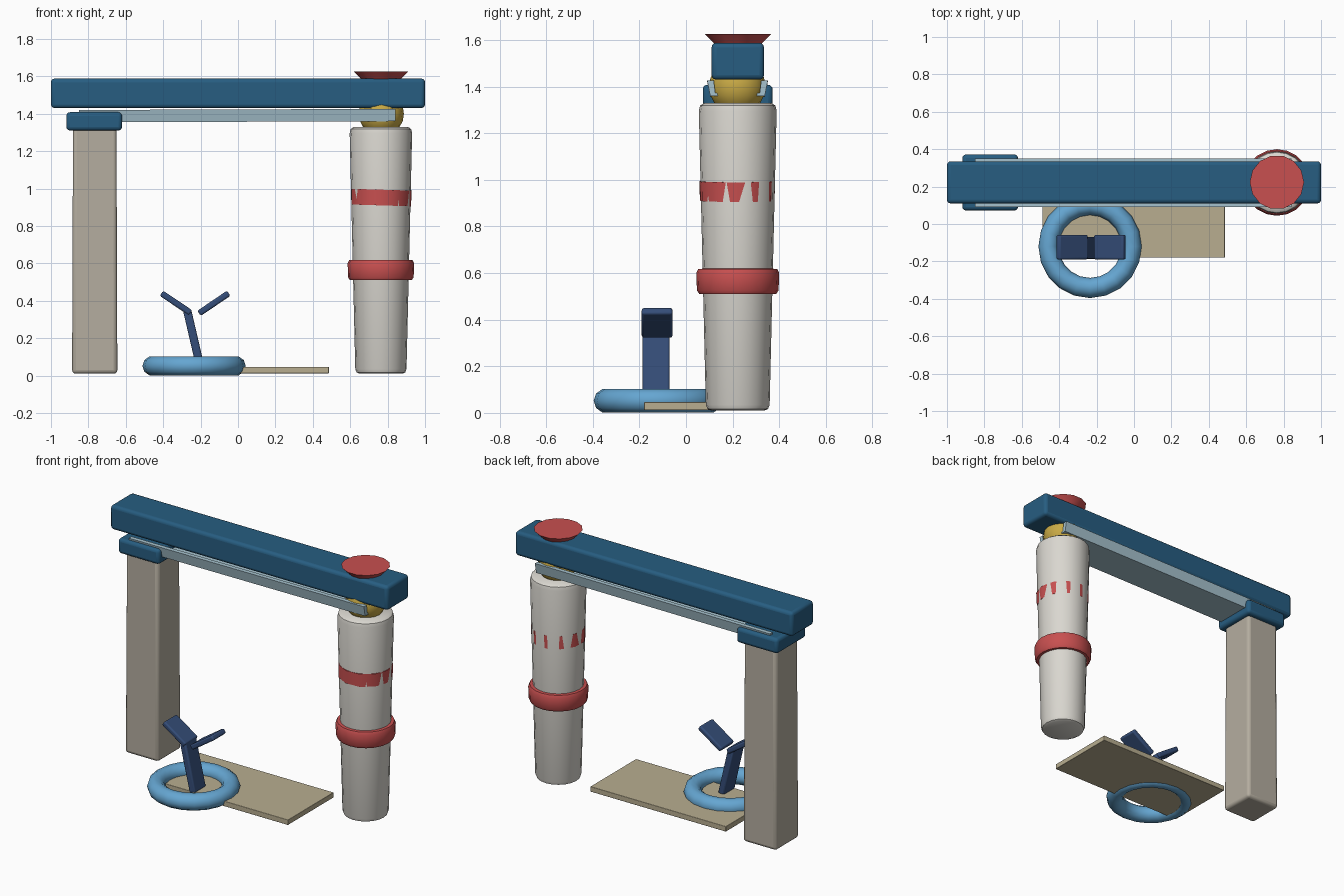
import bpy, bmesh, math
from mathutils import Vector, Matrix

if "Cube" in bpy.data.objects:
    bpy.data.objects.remove(bpy.data.objects["Cube"])


def material(name, rgb):
    m = bpy.data.materials.new(name)
    m.diffuse_color = (*rgb, 1)
    m.use_nodes = True
    m.node_tree.nodes["Principled BSDF"].inputs["Base Color"].default_value = m.diffuse_color
    return m


NAVY = material("deep_blue", (0.02, 0.11, 0.22))
STONE = material("stone", (0.46, 0.42, 0.35))
WHITE = material("off_white", (0.70, 0.68, 0.63))
RED = material("red", (0.58, 0.08, 0.08))
GOLD = material("gold", (0.58, 0.40, 0.06))
STEEL = material("pale_blue", (0.38, 0.54, 0.62))
SKY = material("sky_blue", (0.13, 0.38, 0.64))
INDIGO = material("indigo", (0.035, 0.075, 0.19))
SAND = material("sand", (0.48, 0.42, 0.28))


def finish(name, bm, mat, bevel=0, smooth=True):
    bmesh.ops.recalc_face_normals(bm, faces=bm.faces)
    mesh = bpy.data.meshes.new(name)
    bm.to_mesh(mesh)
    bm.free()
    mesh.materials.append(mat)
    ob = bpy.data.objects.new(name, mesh)
    bpy.context.collection.objects.link(ob)
    if bevel:
        mod = ob.modifiers.new("round", "BEVEL")
        mod.width, mod.segments, mod.limit_method = bevel, 3, "ANGLE"
    if smooth:
        bpy.context.view_layer.objects.active = ob
        ob.select_set(True)
        bpy.ops.object.shade_smooth_by_angle(angle=math.radians(40))
        ob.select_set(False)
    return ob


def box(name, lo, hi, mat, bevel=0):
    lo, hi = Vector(lo), Vector(hi)
    bm = bmesh.new()
    bmesh.ops.create_cube(bm, size=1)
    bmesh.ops.scale(bm, vec=hi - lo, verts=bm.verts)
    bmesh.ops.translate(bm, vec=(lo + hi) / 2, verts=bm.verts)
    return finish(name, bm, mat, bevel)


def lathe(name, profile, centre, mat, sides, closed=False, turn=0.0, tilt=0.0):
    """Spin (radius, height) points about a vertical axis."""
    bm = bmesh.new()
    rings = []
    for r, z in profile:
        rings.append([bm.verts.new((r * math.cos(turn + math.tau * i / sides),
                                    r * math.sin(turn + math.tau * i / sides), z))
                      for i in range(sides)])
    pairs = list(zip(rings, rings[1:]))
    if closed:
        pairs.append((rings[-1], rings[0]))
    for a, b in pairs:
        for i in range(sides):
            j = (i + 1) % sides
            bm.faces.new((a[i], a[j], b[j], b[i]))
    if not closed:
        bm.faces.new(rings[0][::-1])
        bm.faces.new(rings[-1])
    bmesh.ops.rotate(bm, cent=(0, 0, 0), matrix=Matrix.Rotation(tilt, 3, "Y"), verts=bm.verts)
    bmesh.ops.translate(bm, vec=centre, verts=bm.verts)
    return finish(name, bm, mat)


def slat(name, start, end, thick, y0, y1, mat):
    """Flat bar between two (x, z) points."""
    a, b = Vector(start), Vector(end)
    d = b - a
    bm = bmesh.new()
    bmesh.ops.create_cube(bm, size=1)
    bmesh.ops.scale(bm, vec=(d.length, y1 - y0, thick), verts=bm.verts)
    bmesh.ops.rotate(bm, cent=(0, 0, 0), verts=bm.verts,
                     matrix=Matrix.Rotation(-math.atan2(d.y, d.x), 3, "Y"))
    m = (a + b) / 2
    bmesh.ops.translate(bm, vec=(m.x, (y0 + y1) / 2, m.y), verts=bm.verts)
    return finish(name, bm, mat, 0.01)


# Overhead beam, square post and its cap
box("top_beam", (-1, 0.11, 1.43), (1, 0.335, 1.588), NAVY, 0.02)
post = box("square_post", (-0.887, 0.10, 0.01), (-0.645, 0.34, 1.33), STONE, 0.02)
for v in post.data.vertices:
    if v.co.z > 1:
        v.co.x = -0.766 + (v.co.x + 0.766) * 0.96
        v.co.y = 0.22 + (v.co.y - 0.22) * 0.96
box("post_cap", (-0.918, 0.072, 1.31), (-0.62, 0.372, 1.408), NAVY, 0.02)

# Trough under the beam, open at the top
section = [(-0.117, 1.36), (0.117, 1.36), (0.13, 1.426), (0.102, 1.426),
           (0.095, 1.372), (-0.095, 1.372), (-0.102, 1.426), (-0.13, 1.426)]
bm = bmesh.new()
ends = [[bm.verts.new((x, 0.221 + y, z + dz)) for y, z in section]
        for x, dz in ((-0.85, -0.006), (0.843, 0))]
for i in range(8):
    j = (i + 1) % 8
    bm.faces.new((ends[0][i], ends[0][j], ends[1][j], ends[1][i]))
for e in ends:
    bm.faces.new(e)
finish("trough", bm, STEEL)

# Round column with bands
COL = (0.764, 0.222, 0)
lathe("round_column", [(0.115, 0.01), (0.130, 0.017), (0.137, 0.035), (0.167, 1.295),
                       (0.162, 1.318), (0.145, 1.33)], COL, WHITE, 20)
lathe("lower_band", [(0.135, 0.51), (0.165, 0.51), (0.175, 0.525), (0.178, 0.60),
                     (0.170, 0.617), (0.135, 0.62)], COL, RED, 20, closed=True)
lathe("upper_band", [(0.14, -0.042), (0.162, -0.042), (0.164, 0.042), (0.14, 0.042)],
      (0.764, 0.219, 0.952), RED, 11, closed=True, turn=-1.75, tilt=0.03)

# Ball on the column and the flared disc on the beam
bm = bmesh.new()
bmesh.ops.create_uvsphere(bm, u_segments=16, v_segments=10, radius=0.121)
bmesh.ops.translate(bm, vec=(0.766, 0.22, 1.40), verts=bm.verts)
finish("ball", bm, GOLD)
lathe("flared_disc", [(0.04, 1.50), (0.108, 1.588), (0.145, 1.625)],
      (0.764, 0.223, 0), RED, 14)

# Ground slab and ring
box("ground_slab", (-0.49, -0.18, 0.012), (0.486, 0.29, 0.046), SAND, 0.003)
lathe("ring", [(0.222 + 0.054 * math.cos(math.tau * k / 10), 0.052 + 0.053 * math.sin(math.tau * k / 10))
               for k in range(10)], (-0.235, -0.12, 0), SKY, 20, closed=True)

# Sprout: stem with two leaves
slat("sprout_stem", (-0.20, 0.04), (-0.272, 0.35), 0.044, -0.186, -0.07, INDIGO)
slat("left_leaf", (-0.409, 0.44), (-0.253, 0.335), 0.033, -0.19, -0.058, INDIGO)
slat("right_leaf", (-0.208, 0.333), (-0.05, 0.44), 0.033, -0.19, -0.058, INDIGO)
